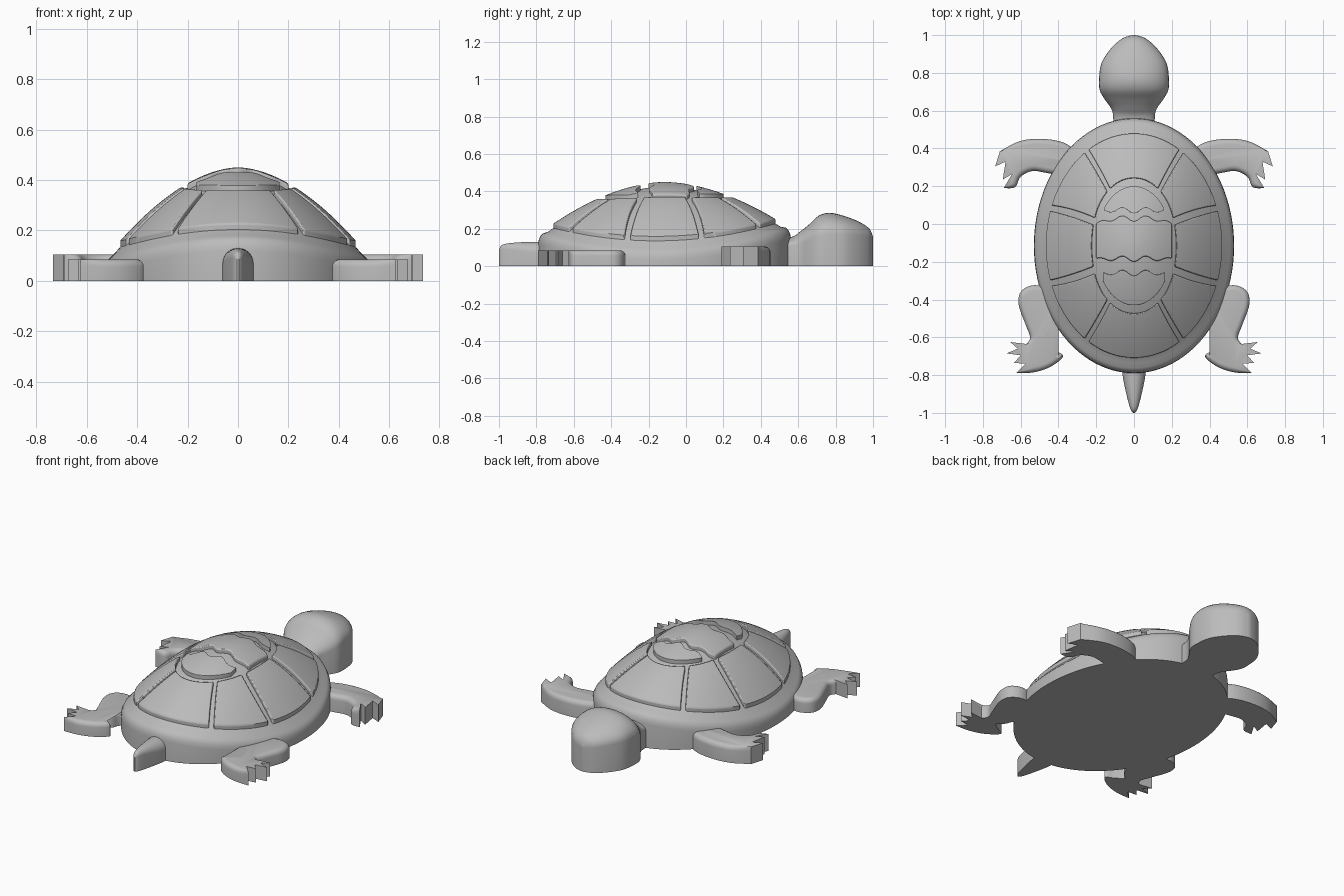
import bpy
import bmesh
from math import sin, cos, pi, radians, sqrt, atan2
from mathutils import Vector
from mathutils.geometry import interpolate_bezier

cube = bpy.data.objects.get("Cube")
if cube:
    bpy.data.objects.remove(cube, do_unlink=True)

grey = bpy.data.materials.new("plain grey")
grey.use_nodes = True
grey.diffuse_color = (0.5, 0.5, 0.5, 1)
grey.node_tree.nodes["Principled BSDF"].inputs["Base Color"].default_value = (0.5, 0.5, 0.5, 1)

# Shell footprint: an ellipse, addressed by angle and relative radius
RADIUS_X, RADIUS_Y, CENTRE_Y = 0.53, 0.675, -0.115
CREST, GROOVE = 0.45, 0.024


def finish(name, bm, bevel=0):
    """Turn a bmesh into a smooth object with sharp creases."""
    bmesh.ops.recalc_face_normals(bm, faces=bm.faces)
    mesh = bpy.data.meshes.new(name)
    bm.to_mesh(mesh)
    bm.free()
    mesh.materials.append(grey)
    obj = bpy.data.objects.new(name, mesh)
    bpy.context.collection.objects.link(obj)
    bpy.ops.object.select_all(action="DESELECT")
    obj.select_set(True)
    bpy.context.view_layer.objects.active = obj
    bpy.ops.object.shade_smooth_by_angle(angle=radians(40))
    if bevel:
        mod = obj.modifiers.new("soft edge", "BEVEL")
        mod.width, mod.segments = bevel, 2
        mod.limit_method, mod.angle_limit = "ANGLE", radians(45)


def loft(name, rings):
    """Bridge closed rings of equal length and cap both ends."""
    bm = bmesh.new()
    loops = [[bm.verts.new(p) for p in ring] for ring in rings]
    n = len(loops[0])
    for a, b in zip(loops, loops[1:]):
        for i in range(n):
            j = (i + 1) % n
            bm.faces.new((a[i], a[j], b[j], b[i]))
    bm.faces.new(loops[0])
    bm.faces.new(loops[-1])
    finish(name, bm)


def polar(r, t):
    return RADIUS_X * r * cos(t), CENTRE_Y + RADIUS_Y * r * sin(t)


def rim(t):
    return 0.085 + 0.1 * sin(t) ** 2 + 0.015 * sin(t)


def dome(x, y):
    u, v = x / RADIUS_X, (y - CENTRE_Y) / RADIUS_Y
    r, t = sqrt(u * u + v * v), atan2(v, u)
    return rim(t) + (CREST - rim(t)) * (1 - min(r, 1) ** 1.8)


# Body: straight wall, rounded rim, grooved base of the dome
SEGMENTS = 96
angles = [2 * pi * i / SEGMENTS for i in range(SEGMENTS)]
rings = [[(*polar(1, t), 0) for t in angles]]
for r, drop in ((1, -0.05), (0.995, -0.025), (0.98, -0.006), (0.96, 0.006)):
    rings.append([(*polar(r, t), rim(t) + drop) for t in angles])
for k in range(18):
    r = 0.92 * (1 - k / 18)
    rings.append([(*polar(r, t), dome(*polar(r, t)) - GROOVE) for t in angles])
loft("body", rings)


def plate(name, place, n=16):
    """Raised shell plate; place maps two 0-1 parameters to x, y."""
    bm = bmesh.new()
    layers = []
    for sink in (0, 0.05):
        grid = []
        for i in range(n + 1):
            row = [place(i / n, j / n) for j in range(n + 1)]
            grid.append([bm.verts.new((x, y, dome(x, y) - sink)) for x, y in row])
        for i in range(n):
            for j in range(n):
                bm.faces.new((grid[i][j], grid[i + 1][j], grid[i + 1][j + 1], grid[i][j + 1]))
        layers.append([grid[i][0] for i in range(n)] + [grid[n][j] for j in range(n)]
                      + [grid[i][n] for i in range(n, 0, -1)] + [grid[0][j] for j in range(n, 0, -1)])
    top, low = layers
    for i in range(len(top)):
        j = (i + 1) % len(top)
        bm.faces.new((top[i], top[j], low[j], low[i]))
    finish(name, bm, 0.006)


def ring_plate(name, outer, inner, turn=lambda t: t):
    def place(u, v):
        a = outer[0] + (outer[1] - outer[0]) * u
        b = inner[0] + (inner[1] - inner[0]) * u
        t = radians(turn(b + (a - b) * v))
        r_in = 0.42 + 0.11 * sin(t) ** 2
        return polar(r_in + (0.88 - r_in) * v, t)
    plate(name, place)


# Outer ring of eight plates
for side, half in (("left", 0), ("right", 180)):
    ring_plate(side + "_middle_plate", (-18, 18), (-22, 22), lambda t: t + half)
for end, sign in (("head", 1), ("tail", -1)):
    ring_plate(end + "_end_plate", (59, 121), (62, 118), lambda t: t * sign)
    ring_plate(end + "_left_plate", (21, 56), (29, 58), lambda t: t * sign)
    ring_plate(end + "_right_plate", (21, 56), (29, 58), lambda t: (180 - t) * sign)


# Three central plates with wavy joints
def wave(x):
    return -0.016 * cos(2 * pi * x / 0.125) * (1 - (x / 0.22) ** 2)


def arc(x):
    return 0.315 * sqrt(1 - (x / 0.205) ** 2)


def centre_plate(name, half_width, low, high):
    def place(u, v):
        x = half_width * (2 * u - 1)
        return x, low(x) + (high(x) - low(x)) * v
    plate(name, place, 24)


centre_plate("head_centre_plate", 0.16, lambda x: 0.072 + wave(x), lambda x: CENTRE_Y + arc(x))
centre_plate("middle_centre_plate", 0.2, lambda x: -0.185 + wave(x),
             lambda x: 0.03 + wave(x) - 0.03 * (x / 0.2) ** 4)
centre_plate("tail_centre_plate", 0.165, lambda x: CENTRE_Y - arc(x), lambda x: -0.258 + wave(x))


def smooth_path(points, steps=5):
    """Smooth curve through the points."""
    pts = [Vector(p).to_3d() for p in points]
    ext = [pts[0]] + pts + [pts[-1]]
    path = []
    for a, b, c, d in zip(ext, ext[1:], ext[2:], ext[3:]):
        path += interpolate_bezier(b, b + (c - a) / 6, c - (d - b) / 6, c, steps + 1)[:-1]
    return path + [pts[-1]]


def limb(name, side, lead, claws, trail, height, soft):
    """Extruded outline with a rounded top, left sharp at the claws."""
    first, last = smooth_path(lead), smooth_path(trail)
    outline = first + [Vector(p).to_3d() for p in claws] + last
    n = len(outline)
    inward = []
    for i in range(n):
        along = outline[(i + 1) % n] - outline[i - 1]
        inward.append(Vector((along.y, -along.x, 0)).normalized())
    # The rounding fades out beside the claws
    ease = [min(1, (len(first) - 1 - i) / 5) for i in range(len(first))]
    ease += [0] * len(claws) + [min(1, i / 5) for i in range(len(last))]
    levels = [(0, 0)]
    for k in range(6):
        a = k / 5 * pi / 2
        levels.append((soft * (1 - cos(a)), height - soft * (1 - sin(a))))
    rings = []
    for inset, z in levels:
        ring = [p + d * inset * e for p, d, e in zip(outline, inward, ease)]
        rings.append([(side * p.x, p.y, z) for p in ring])
    loft(name, rings)


# Limbs, mirrored left and right
for side, label in ((1, "left"), (-1, "right")):
    limb("head_end_" + label + "_limb", side,
         [(0.25, 0.33), (0.35, 0.42), (0.47, 0.45), (0.6, 0.44), (0.71, 0.385)],
         [(0.735, 0.305), (0.68, 0.33), (0.695, 0.235), (0.645, 0.265)],
         [(0.69, 0.19), (0.63, 0.195), (0.6, 0.25), (0.54, 0.28), (0.47, 0.272), (0.36, 0.25)],
         0.105, 0.03)
    limb("tail_end_" + label + "_limb", side,
         [(0.38, -0.36), (0.46, -0.335), (0.54, -0.325), (0.6, -0.36), (0.61, -0.43),
          (0.575, -0.53), (0.55, -0.6), (0.57, -0.635)],
         [(0.655, -0.625), (0.615, -0.66), (0.675, -0.685), (0.6, -0.695),
          (0.635, -0.735), (0.575, -0.74)],
         [(0.625, -0.79), (0.53, -0.785), (0.44, -0.755), (0.375, -0.7), (0.42, -0.67),
          (0.465, -0.635), (0.43, -0.6), (0.405, -0.55), (0.33, -0.5)],
         0.085, 0.028)


def ridge(name, stations):
    """Loft of arched sections given as (y, half width, shoulder, crest)."""
    fine = []
    for k in range(3):
        fine.append(smooth_path([(s[0], s[k + 1]) for s in stations], 4))
    rings = []
    for w, shoulder, crest in zip(*fine):
        ring = [(w.y, w.x, 0)]
        for i in range(17):
            a = pi * i / 16
            ring.append((w.y * cos(a), w.x, shoulder.y + (crest.y - shoulder.y) * sin(a)))
        rings.append(ring + [(-w.y, w.x, 0)])
    loft(name, rings)


ridge("head", [(0.45, 0.11, 0.1, 0.15), (0.56, 0.11, 0.11, 0.155), (0.61, 0.12, 0.12, 0.185),
               (0.66, 0.155, 0.14, 0.225), (0.71, 0.182, 0.16, 0.27), (0.77, 0.185, 0.17, 0.285),
               (0.85, 0.173, 0.17, 0.267), (0.92, 0.13, 0.165, 0.24), (0.97, 0.08, 0.155, 0.21),
               (0.99, 0.045, 0.15, 0.185), (1, 0.008, 0.145, 0.155)])
ridge("tail", [(-0.7, 0.062, 0.07, 0.13), (-0.8, 0.06, 0.07, 0.13), (-0.88, 0.045, 0.08, 0.128),
               (-0.95, 0.028, 0.09, 0.122), (-0.985, 0.016, 0.09, 0.112), (-1, 0.004, 0.085, 0.09)])
